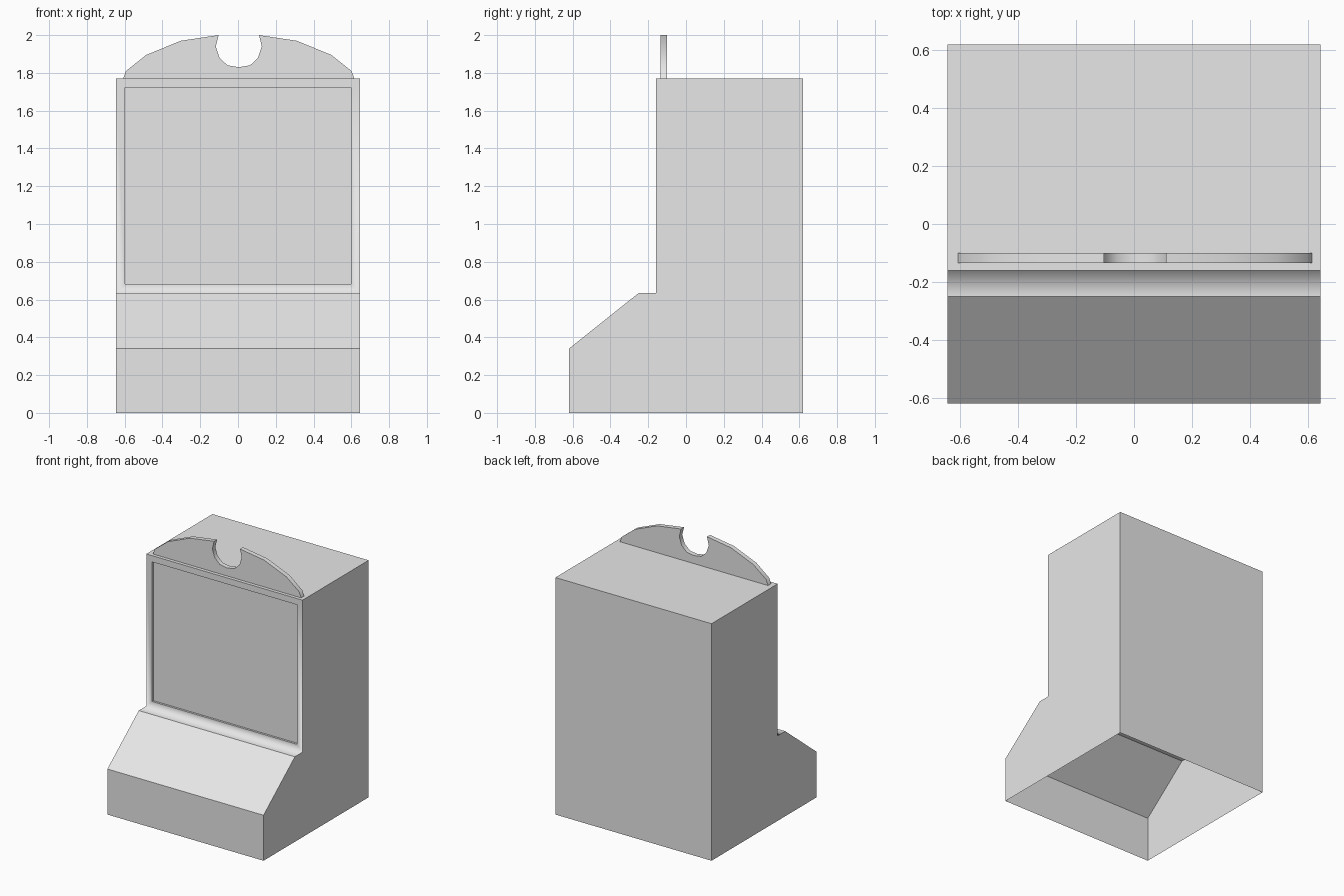
import bpy
import bmesh

if "Cube" in bpy.data.objects:
    bpy.data.objects.remove(bpy.data.objects["Cube"], do_unlink=True)

grey = bpy.data.materials.new("light grey")
grey.use_nodes = True
grey.diffuse_color = (0.8, 0.8, 0.8, 1)
for node in grey.node_tree.nodes:
    if node.type == "BSDF_PRINCIPLED":
        node.inputs["Base Color"].default_value = grey.diffuse_color


def finish(bm, name):
    """Turn a bmesh into a named object with the shared material."""
    mesh = bpy.data.meshes.new(name)
    bm.to_mesh(mesh)
    bm.free()
    mesh.materials.append(grey)
    obj = bpy.data.objects.new(name, mesh)
    bpy.context.collection.objects.link(obj)
    return obj


# Cabinet: side profile (y, z) swept across the width, open underneath
HALF_WIDTH = 0.645
profile = [(-0.62, 0), (-0.62, 0.34), (-0.25, 0.635), (-0.16, 0.635),
           (-0.16, 1.77), (0.62, 1.77), (0.62, 0)]
bm = bmesh.new()
right = [bm.verts.new((-HALF_WIDTH, y, z)) for y, z in profile]
left = [bm.verts.new((HALF_WIDTH, y, z)) for y, z in profile]
bm.faces.new(right)
bm.faces.new(left)
panels = [bm.faces.new((right[i], left[i], left[i + 1], right[i + 1]))
          for i in range(len(profile) - 1)]
bmesh.ops.recalc_face_normals(bm, faces=bm.faces[:])
if panels[-1].normal.y < 0:
    bmesh.ops.reverse_faces(bm, faces=bm.faces[:])
ledge, screen = panels[2], panels[3]

# Shallow screen recess inside a frame
frame = bmesh.ops.inset_individual(bm, faces=[screen], thickness=0.066)["faces"]
sunk = bmesh.ops.extrude_discrete_faces(bm, faces=[screen])["faces"][0]
bmesh.ops.translate(bm, verts=sunk.verts[:], vec=(0, 0.015, 0))

# Frame and ledge flow into each other; every other edge is crisp
soft = set(frame) | {ledge}
for face in bm.faces:
    face.smooth = face in soft
for edge in bm.edges:
    edge.smooth = all(face in soft for face in edge.link_faces)
finish(bm, "cabinet")

# Arched top sign with a round notch in the middle
arch = [(0.612, 1.77), (0.597, 1.81), (0.49, 1.895), (0.307, 1.97), (0.107, 2.0)]
notch = [(0.122, 1.94), (0.102, 1.88), (0.06, 1.84)]
half = arch + notch
CENTRE = 0.004
outline = half + [(0, 1.83)] + [(-x, z) for x, z in reversed(half)]
bm = bmesh.new()
front = bm.faces.new([bm.verts.new((x + CENTRE, -0.135, z)) for x, z in outline])
extruded = bmesh.ops.extrude_face_region(bm, geom=[front], use_keep_orig=True)["geom"]
bmesh.ops.translate(bm, vec=(0, 0.035, 0),
                    verts=[v for v in extruded if isinstance(v, bmesh.types.BMVert)])
bmesh.ops.recalc_face_normals(bm, faces=bm.faces[:])
sign = finish(bm, "top_sign")
bpy.ops.object.select_all(action="DESELECT")
sign.select_set(True)
bpy.context.view_layer.objects.active = sign
bpy.ops.object.shade_smooth_by_angle(angle=0.6)
